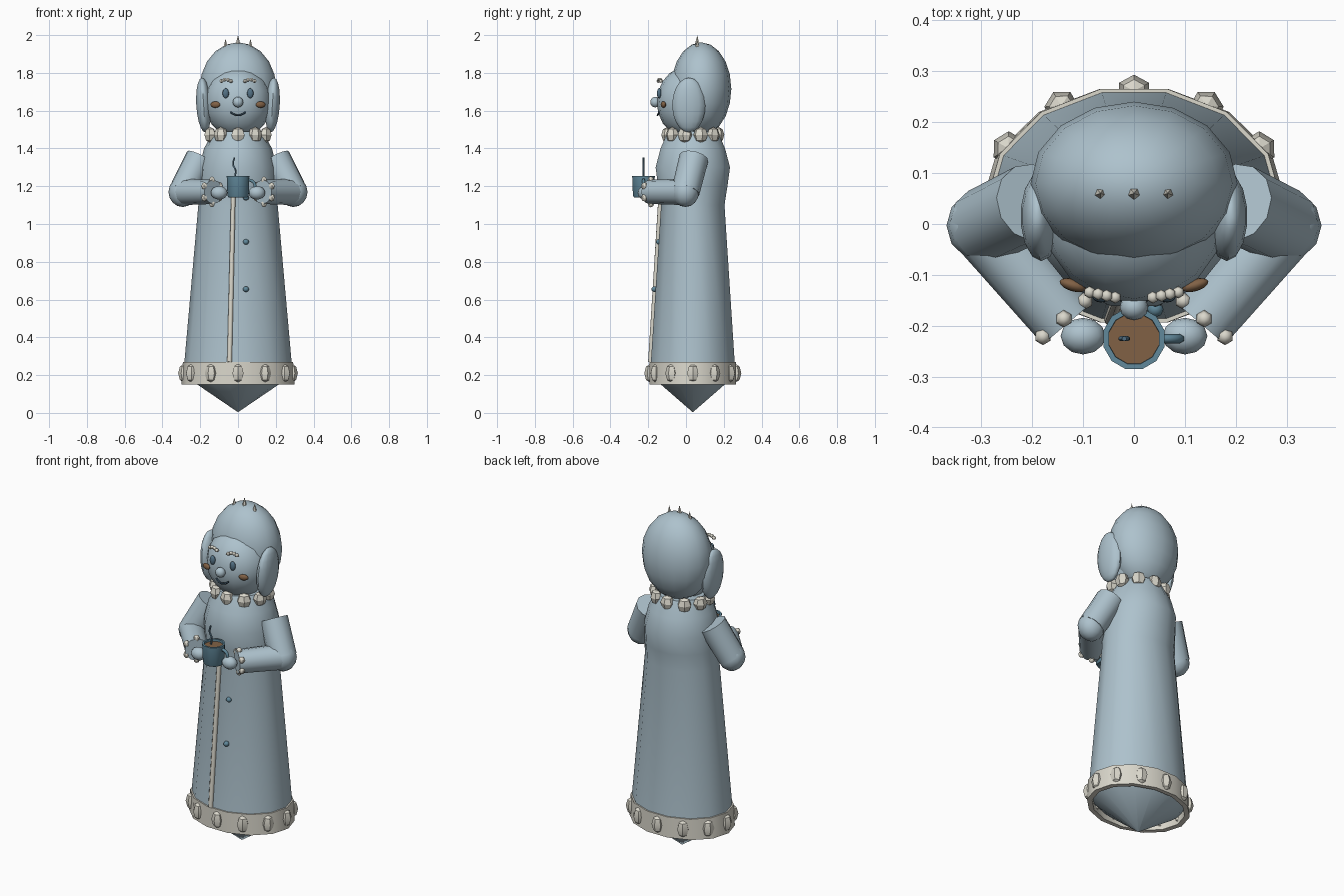
import bpy, bmesh, math
from mathutils import Matrix, Vector

cube = bpy.data.objects.get("Cube")
if cube:
    bpy.data.objects.remove(cube, do_unlink=True)


def material(name, rgb):
    m = bpy.data.materials.new(name)
    m.use_nodes = True
    m.diffuse_color = (*rgb, 1)
    m.node_tree.nodes["Principled BSDF"].inputs["Base Color"].default_value = (*rgb, 1)
    return m


PALE = material("pale blue", (0.42, 0.54, 0.61))
CREAM = material("cream", (0.70, 0.68, 0.60))
BLUE = material("mug blue", (0.12, 0.25, 0.33))
SLATE = material("slate blue", (0.09, 0.17, 0.24))
COFFEE = material("coffee brown", (0.22, 0.12, 0.06))
DARK = material("dark slate", (0.03, 0.06, 0.09))
MID_Y = 0.036


def finish(name, bm, mat, sharp=50):
    me = bpy.data.meshes.new(name)
    bmesh.ops.recalc_face_normals(bm, faces=bm.faces)
    bm.to_mesh(me)
    bm.free()
    me.materials.append(mat)
    for p in me.polygons:
        p.use_smooth = True
    me.set_sharp_from_angle(angle=math.radians(sharp))
    ob = bpy.data.objects.new(name, me)
    bpy.context.collection.objects.link(ob)
    return ob


def ball(name, loc, size, mat, seg=16, rings=10, rot=None, sharp=50):
    bm = bmesh.new()
    bmesh.ops.create_uvsphere(bm, u_segments=seg, v_segments=rings, radius=1)
    mtx = Matrix.Translation(loc) @ (rot or Matrix()) @ Matrix.Diagonal((*size, 1))
    bm.transform(mtx)
    return finish(name, bm, mat, sharp)


def rod(name, a, b, r1, r2, mat, seg=12):
    a, b = Vector(a), Vector(b)
    bm = bmesh.new()
    turn = (b - a).to_track_quat('Z', 'Y').to_matrix().to_4x4()
    bmesh.ops.create_cone(bm, cap_ends=True, segments=seg, radius1=r1, radius2=r2,
                          depth=(b - a).length, matrix=Matrix.Translation((a + b) / 2) @ turn)
    return finish(name, bm, mat)


def lathe(name, profile, mat, seg=14, centre_y=MID_Y, closed=False):
    """Elliptical rings of (z, half width, half depth) bridged into a skin."""
    bm = bmesh.new()
    rings = []
    for z, a, b in profile:
        rings.append([bm.verts.new((a * math.sin(t), centre_y + b * math.cos(t), z))
                      for t in (math.tau * (i + 0.5) / seg for i in range(seg))])
    pairs = list(zip(rings, rings[1:]))
    if closed:
        pairs.append((rings[-1], rings[0]))
    else:
        bm.faces.new(rings[0])
        bm.faces.new(rings[-1])
    for lo, hi in pairs:
        for i in range(seg):
            j = (i + 1) % seg
            bm.faces.new((lo[i], lo[j], hi[j], hi[i]))
    return finish(name, bm, mat)


def tube(name, points, r, mat):
    cu = bpy.data.curves.new(name, 'CURVE')
    cu.dimensions = '3D'
    cu.bevel_depth, cu.bevel_resolution, cu.resolution_u = r, 1, 4
    cu.use_fill_caps = True
    sp = cu.splines.new('BEZIER')
    sp.bezier_points.add(len(points) - 1)
    for bp, p in zip(sp.bezier_points, points):
        bp.co = p
        bp.handle_left_type = bp.handle_right_type = 'AUTO'
    cu.materials.append(mat)
    ob = bpy.data.objects.new(name, cu)
    bpy.context.collection.objects.link(ob)


def bead_ring(name, count, z, a, b, size):
    for i in range(count):
        t = math.tau * i / count
        loc = (a * math.sin(t), MID_Y - b * math.cos(t), z)
        ball(f"{name}_{i + 1}", loc, size, CREAM, 6, 4, Matrix.Rotation(t, 4, 'Z'), 30)


# Robe, pointed base and trimmed hem
lathe("robe", [(0.2, 0.29, 0.232), (1.1, 0.21, 0.172), (1.2, 0.206, 0.188),
               (1.3, 0.204, 0.202), (1.4, 0.18, 0.175), (1.49, 0.13, 0.135)], PALE)
lathe("pointed_base", [(0.005, 0.002, 0.002), (0.16, 0.23, 0.185), (0.2, 0.28, 0.225)], PALE)
lathe("hem_band", [(0.15, 0.3, 0.235), (0.27, 0.292, 0.235),
                   (0.27, 0.27, 0.215), (0.15, 0.27, 0.21)], CREAM, closed=True)
bead_ring("hem_bead", 12, 0.21, 0.285, 0.225, (0.034, 0.032, 0.05))
bead_ring("collar_petal", 10, 1.472, 0.155, 0.135, (0.04, 0.032, 0.042))

# Front strip and buttons
rod("front_strip", (-0.045, -0.188, 0.27), (-0.025, -0.134, 1.15), 0.0135, 0.0125, CREAM, 8)
for i, (y, z) in enumerate([(-0.182, 0.655), (-0.158, 0.905), (-0.162, 1.14)]):
    ball(f"button_{i + 1}", (0.042, y + 0.015, z), (0.016, 0.016, 0.015), BLUE, 8, 6)

# Head, hood and crown points
ball("face", (0, 0.012, 1.645), (0.178, 0.167, 0.19), PALE)
ball("hood", (0, 0.08, 1.715), (0.203, 0.16, 0.247), PALE)
for i, x in enumerate((-0.066, 0, 0.066)):
    top = 2.0 if x == 0 else 1.98
    rod(f"crown_point_{i + 1}", (x, 0.06, top - 0.06), (x, 0.06, top), 0.016, 0, CREAM, 5)

# Face details
ball("nose", (0, -0.163, 1.645), (0.028, 0.026, 0.028), PALE, 12, 8)
tube("mouth", [(-0.04, -0.143, 1.592), (-0.02, -0.148, 1.58), (0, -0.151, 1.576),
               (0.02, -0.148, 1.58), (0.04, -0.143, 1.592)], 0.005, DARK)

for side, s in (("left", 1), ("right", -1)):
    # Side lobe, eye, cheek and brow
    ball(f"{side}_hood_lobe", (s * 0.182, 0.015, 1.63), (0.04, 0.088, 0.145), PALE, 14, 10,
         Matrix.Rotation(s * 0.06, 4, 'Y'))
    ball(f"{side}_eye", (s * 0.065, -0.142, 1.692), (0.017, 0.012, 0.027), SLATE, 12, 8)
    ball(f"{side}_cheek", (s * 0.12, -0.12, 1.632), (0.027, 0.012, 0.017), COFFEE, 12, 8,
         Matrix.Rotation(s * 0.3, 4, 'Z'))
    for i in range(4):
        u = i / 3
        ball(f"{side}_brow_bead_{i + 1}",
             (s * (0.037 + 0.05 * u), -0.144 + 0.01 * u, 1.757 + 0.03 * u * (1 - u)),
             (0.012, 0.012, 0.01), CREAM, 6, 4)

    # Arm and hand
    elbow = Vector((s * 0.293, -0.003, 1.17))
    wrist = Vector((s * 0.13, -0.195, 1.17))
    rod(f"{side}_upper_arm", (s * 0.2, 0.042, 1.35), elbow, 0.078, 0.075, PALE)
    ball(f"{side}_elbow", elbow, (0.075, 0.072, 0.08), PALE, 12, 8)
    rod(f"{side}_forearm", elbow, wrist, 0.07, 0.064, PALE)
    ball(f"{side}_hand", (s * 0.1, -0.22, 1.165), (0.044, 0.036, 0.036), PALE, 12, 8)

    # Cuff beads
    along = (wrist - elbow).normalized()
    across = along.cross(Vector((0, 0, 1)))
    for i in range(6):
        t = math.tau * (i + 0.5) / 6
        p = wrist - along * 0.012 + (across * math.cos(t) + Vector((0, 0, 1)) * math.sin(t)) * 0.062
        ball(f"{side}_cuff_bead_{i + 1}", p, (0.017, 0.017, 0.02), CREAM, 6, 4)

# Mug, drink, handle and steam
lathe("mug", [(1.14, 0.052, 0.052), (1.15, 0.058, 0.058), (1.255, 0.062, 0.062),
              (1.255, 0.051, 0.051), (1.235, 0.05, 0.05)], BLUE, 12, -0.225)
lathe("drink", [(1.236, 0.051, 0.051), (1.243, 0.051, 0.051)], COFFEE, 12, -0.225)
tube("mug_handle", [(0.055 + 0.035 * math.sin(t), -0.225, 1.2 + 0.033 * math.cos(t))
                    for t in (math.pi * i / 6 for i in range(7))], 0.009, BLUE)
tube("steam", [(-0.017, -0.225, 1.245), (-0.013, -0.225, 1.285), (-0.026, -0.225, 1.315),
               (-0.019, -0.225, 1.352)], 0.005, SLATE)
